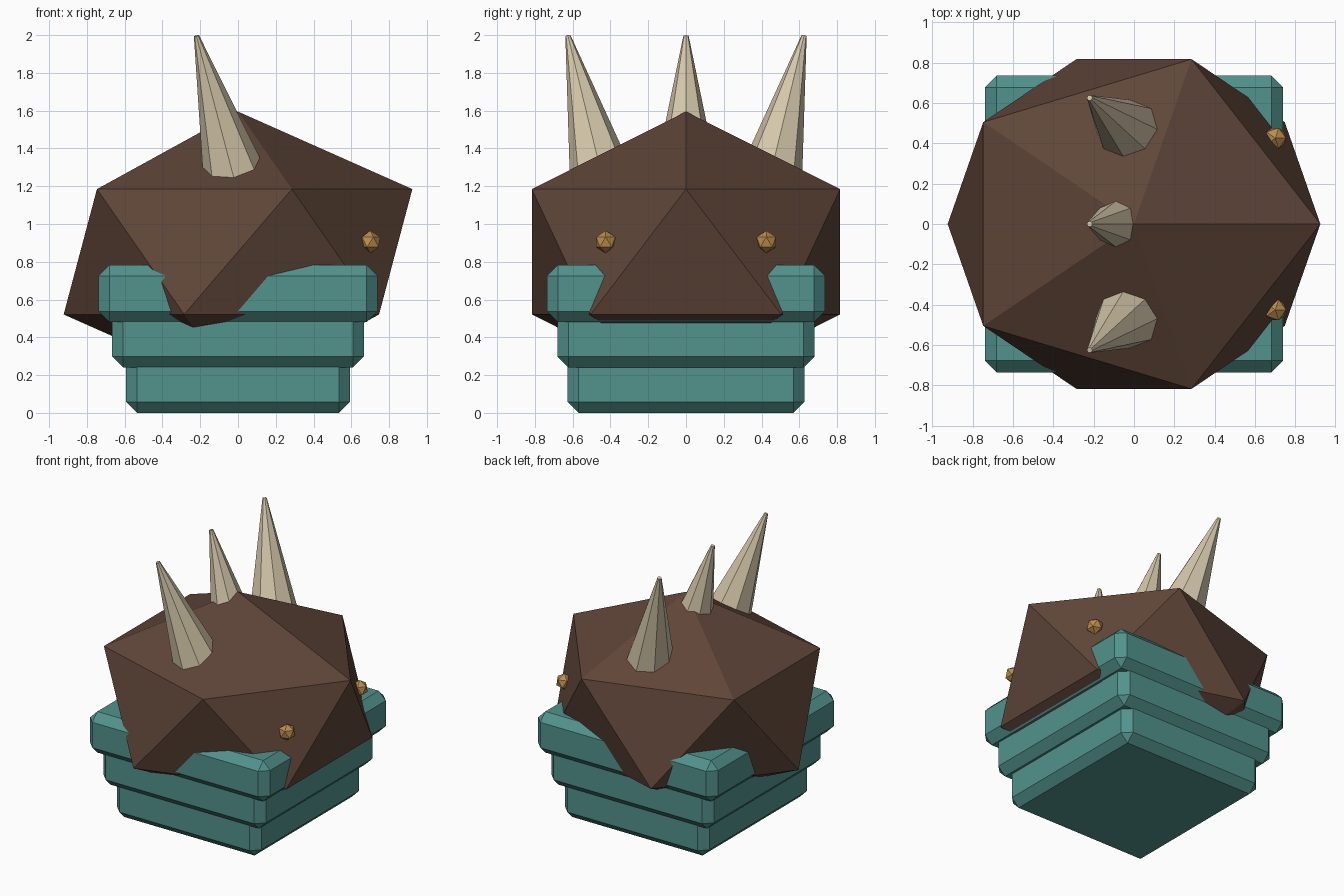
import bpy
from mathutils import Vector

if "Cube" in bpy.data.objects:
    bpy.data.objects.remove(bpy.data.objects["Cube"])


def material(name, rgb):
    m = bpy.data.materials.new(name)
    m.diffuse_color = (*rgb, 1)
    m.use_nodes = True
    m.node_tree.nodes["Principled BSDF"].inputs["Base Color"].default_value = m.diffuse_color
    return m


teal = material("teal", (0.085, 0.29, 0.265))
brown = material("brown", (0.115, 0.06, 0.04))
bone = material("bone", (0.66, 0.57, 0.40))
amber = material("amber", (0.50, 0.27, 0.075))


def finish(name, mat):
    ob = bpy.context.object
    ob.name = name
    ob.data.materials.append(mat)
    return ob


def tier(i, hx, hy):
    # chamfered slab, slightly overlapping the one above
    h = 0.304
    bpy.ops.mesh.primitive_cube_add(size=1, location=(0, 0, 0.24 * i + h / 2))
    ob = finish(f"base_tier_{i + 1}", teal)
    ob.scale = (2 * hx, 2 * hy, h)
    bpy.ops.object.transform_apply(location=False, rotation=False, scale=True)
    bev = ob.modifiers.new("chamfer", 'BEVEL')
    bev.width = 0.058
    bev.segments = 1


def gem(name, mat, loc, scale):
    # twenty-sided solid
    bpy.ops.mesh.primitive_ico_sphere_add(subdivisions=1, radius=1, location=loc)
    finish(name, mat).scale = scale


def horn(name, tip, slope):
    # eight-sided tapered spike leaning along slope (per unit height)
    tip = Vector(tip)
    root = tip - Vector((slope[0], slope[1], 1)) * 0.85
    axis = tip - root
    bpy.ops.mesh.primitive_cone_add(
        vertices=8, radius1=0.19, radius2=0.014, depth=axis.length,
        location=(tip + root) / 2)
    ob = finish(name, bone)
    ob.rotation_mode = 'QUATERNION'
    ob.rotation_quaternion = Vector((0, 0, 1)).rotation_difference(axis)


# Stepped base
for i, (hx, hy) in enumerate([(0.592, 0.627), (0.666, 0.681), (0.738, 0.735)]):
    tier(i, hx, hy)

# Head
gem("head", brown, (0, 0, 0.853), (1.032, 0.96, 0.742))

# Eyes and side horns, mirrored across y
for side, s in (("right", -1), ("left", 1)):
    gem(f"eye_{side}", amber, (0.70, 0.425 * s, 0.905), (0.06, 0.06, 0.06))
    horn(f"horn_{side}", (-0.22, 0.625 * s, 1.996), (-0.27, 0.235 * s))

# Middle horn
horn("horn_middle", (-0.22, 0, 1.996), (-0.27, 0))
